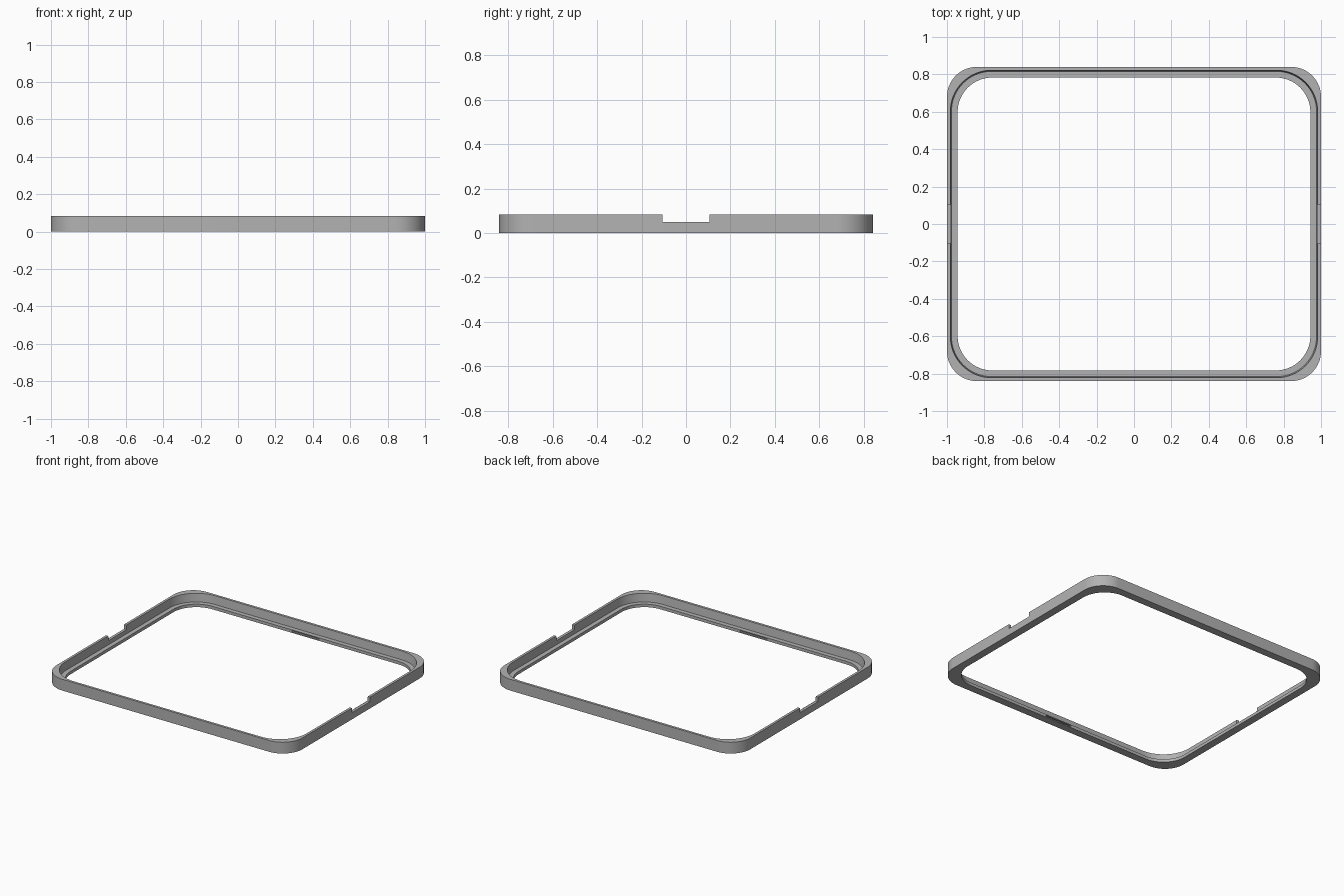
import bpy, bmesh, math

cube = bpy.data.objects.get("Cube")
if cube:
    bpy.data.objects.remove(cube, do_unlink=True)

grey = bpy.data.materials.new("mid grey")
grey.use_nodes = True
colour = (0.45, 0.45, 0.45, 1)
grey.diffuse_color = colour
grey.node_tree.nodes["Principled BSDF"].inputs["Base Color"].default_value = colour

HALF_X, HALF_Y, HEIGHT = 1.0, 0.84, 0.083
STEPS = 16


def rounded_ring(bm, inset, radius, z):
    """One rounded rectangle, counter-clockwise, inset from the outer edge."""
    cx, cy = HALF_X - inset - radius, HALF_Y - inset - radius
    ring = []
    for corner, (sx, sy) in enumerate([(1, 1), (-1, 1), (-1, -1), (1, -1)]):
        for i in range(STEPS + 1):
            a = math.pi / 2 * (corner + i / STEPS)
            ring.append(bm.verts.new((sx * cx + radius * math.cos(a),
                                      sy * cy + radius * math.sin(a), z)))
    return ring


def finish(name, bm):
    bmesh.ops.recalc_face_normals(bm, faces=bm.faces)
    mesh = bpy.data.meshes.new(name)
    bm.to_mesh(mesh)
    bm.free()
    mesh.materials.append(grey)
    obj = bpy.data.objects.new(name, mesh)
    bpy.context.collection.objects.link(obj)
    return obj


# Bezel frame: a stepped cross-section carried round the rounded rectangle
bm = bmesh.new()
section = [  # inset, corner radius, height
    (0, 0.16, 0), (0, 0.16, HEIGHT),
    (0.018, 0.22, HEIGHT), (0.024, 0.215, 0.022),
    (0.057, 0.185, 0.022), (0.057, 0.185, 0)]
rings = [rounded_ring(bm, *s) for s in section]
count = len(rings[0])
for a, b in zip(rings, rings[1:] + rings[:1]):
    for i in range(count):
        j = (i + 1) % count
        bm.faces.new((a[i], a[j], b[j], b[i]))
frame = finish("bezel_frame", bm)


def cut_box(name, centre, size):
    bm = bmesh.new()
    bmesh.ops.create_cube(bm, size=1)
    bmesh.ops.scale(bm, vec=size, verts=bm.verts)
    bmesh.ops.translate(bm, vec=centre, verts=bm.verts)
    cutter = finish(name, bm)
    cutter.hide_render = True
    mod = frame.modifiers.new(name, 'BOOLEAN')
    mod.operation = 'DIFFERENCE'
    mod.solver = 'EXACT'
    mod.object = cutter
    bpy.context.view_layer.objects.active = frame
    bpy.ops.object.modifier_apply(modifier=name)
    bpy.data.objects.remove(cutter, do_unlink=True)


for side, label in ((1, "a"), (-1, "b")):
    # Notches in the tops of the short walls
    cut_box("side_notch_" + label, (side, 0, 0.1), (0.12, 0.21, 0.1))
    # Shallow slots in the inner lip of the long walls
    cut_box("lip_slot_" + label, (0, side * 0.785, 0.012), (0.22, 0.02, 0.008))

bpy.ops.object.select_all(action='DESELECT')
frame.select_set(True)
bpy.context.view_layer.objects.active = frame
bpy.ops.object.shade_smooth_by_angle(angle=math.radians(30))
